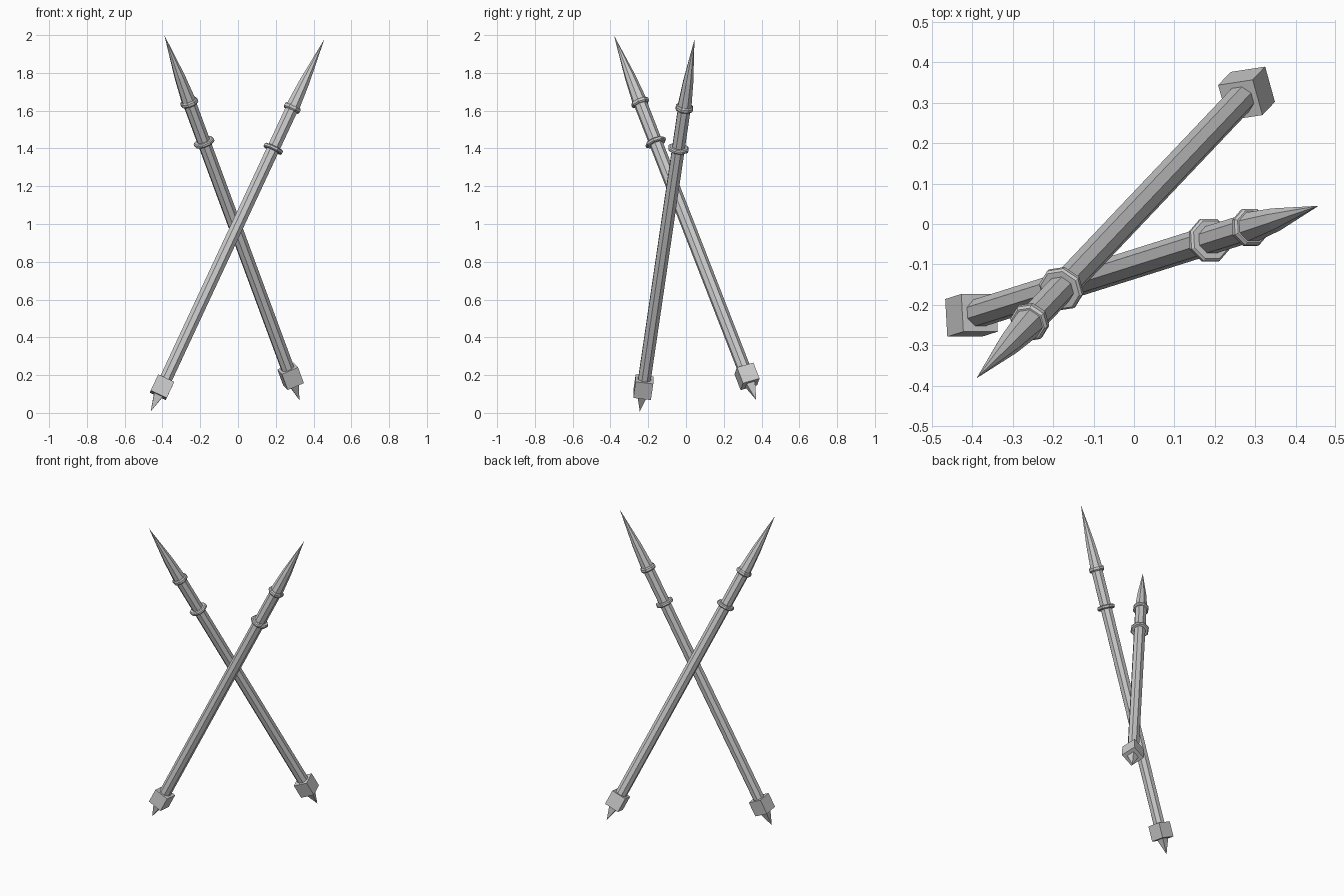
import bpy, bmesh, math
from mathutils import Vector, Matrix

if "Cube" in bpy.data.objects:
    bpy.data.objects.remove(bpy.data.objects["Cube"])


def lathe(bm, profile, sides, phase=0.0):
    """Revolve (radius, z) points about z; zero radius closes to a point."""
    rows = []
    for r, z in profile:
        if r == 0:
            rows.append([bm.verts.new((0, 0, z))] * sides)
        else:
            rows.append([bm.verts.new((r * math.cos(2 * math.pi * i / sides + phase),
                                       r * math.sin(2 * math.pi * i / sides + phase), z))
                         for i in range(sides)])
    for a, b in zip(rows, rows[1:]):
        for i in range(sides):
            j = (i + 1) % sides
            bm.faces.new(list(dict.fromkeys((a[i], a[j], b[j], b[i]))))


def part(name, frame, profile, sides, phase=0.0):
    bm = bmesh.new()
    lathe(bm, profile, sides, phase)
    bmesh.ops.recalc_face_normals(bm, faces=bm.faces)
    me = bpy.data.meshes.new(name)
    bm.to_mesh(me)
    bm.free()
    ob = bpy.data.objects.new(name, me)
    bpy.context.collection.objects.link(ob)
    ob.matrix_world = frame


def ring(z, inner, outer, h):
    """Closed collar profile with a bevelled rim."""
    return [(inner, z - h), (outer - 0.006, z - h), (outer, z - h / 2), (outer, z + h / 2),
            (outer - 0.006, z + h), (inner, z + h)]


def spear(tag, tip, butt, side):
    tip, butt = Vector(tip), Vector(butt)
    w = (tip - butt).normalized()
    u = Vector(side)
    u = (u - w * u.dot(w)).normalized()
    v = w.cross(u)
    frame = Matrix.Translation(butt) @ Matrix((u, v, w)).transposed().to_4x4()
    L = (tip - butt).length
    e = math.pi / 8
    # shaft and pointed head
    part("shaft_" + tag, frame, [(0, 0.15), (0.036, 0.15), (0.036, L - 0.40), (0, L - 0.40)], 8, e)
    part("head_" + tag, frame, [(0, L - 0.41), (0.04, L - 0.41), (0.029, L - 0.25), (0, L)], 8, e)
    # two collars below the head
    part("upper_collar_" + tag, frame, ring(L - 0.405, 0.03, 0.049, 0.014), 8, e)
    part("lower_collar_" + tag, frame, ring(L - 0.645, 0.03, 0.057, 0.011), 8, e)
    # square butt block and spike
    s = 0.094 / math.sqrt(2)
    part("butt_block_" + tag, frame, [(0, 0.095), (s, 0.095), (s, 0.19), (0, 0.19)], 4, math.pi / 4)
    part("butt_spike_" + tag, frame, [(0, 0.1), (0.036, 0.1), (0, 0)], 4, math.pi / 4)


spear("back", (-0.39, -0.382, 2.0), (0.325, 0.372, 0.068), (0.909, 0.139, 0.391))
spear("front", (0.457, 0.045, 1.978), (-0.462, -0.245, 0.008), (0.907, 0, -0.42))
